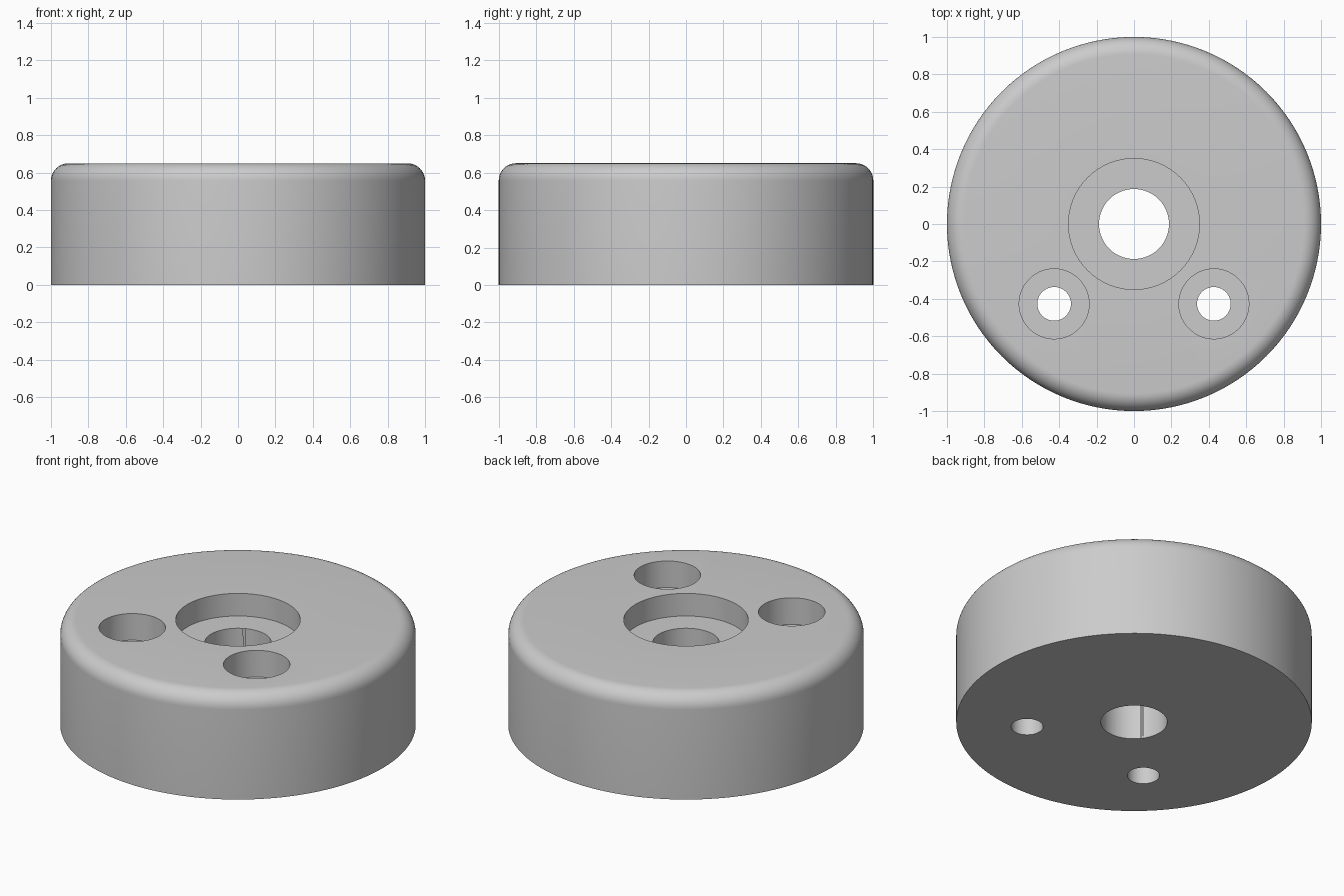
import bpy, bmesh, math

if "Cube" in bpy.data.objects:
    bpy.data.objects.remove(bpy.data.objects["Cube"], do_unlink=True)

HEIGHT, FILLET = 0.65, 0.093

grey = bpy.data.materials.new("plain grey")
grey.use_nodes = True
grey.diffuse_color = (0.6, 0.6, 0.6, 1)
grey.node_tree.nodes["Principled BSDF"].inputs["Base Color"].default_value = (0.6, 0.6, 0.6, 1)


def lathe(name, profile, x=0, y=0, steps=128):
    """Spin a closed (radius, z) profile, both ends on the axis, into a solid."""
    bm = bmesh.new()
    verts = [bm.verts.new((r, 0, z)) for r, z in profile]
    edges = [bm.edges.new(pair) for pair in zip(verts, verts[1:])]
    bmesh.ops.spin(bm, geom=verts + edges, cent=(0, 0, 0), axis=(0, 0, 1),
                   angle=2 * math.pi, steps=steps)
    bmesh.ops.remove_doubles(bm, verts=bm.verts, dist=1e-5)
    bmesh.ops.recalc_face_normals(bm, faces=bm.faces)
    mesh = bpy.data.meshes.new(name)
    bm.to_mesh(mesh)
    bm.free()
    mesh.materials.append(grey)
    obj = bpy.data.objects.new(name, mesh)
    obj.location = (x, y, 0)
    bpy.context.collection.objects.link(obj)
    return obj


def counterbore(name, wide, narrow, depth, x=0, y=0):
    """Stepped cutter: wide recess from the top, narrow hole right through."""
    floor, over = HEIGHT - depth, 0.1
    return lathe(name, [(0, -over), (narrow, -over), (narrow, floor), (wide, floor),
                        (wide, HEIGHT + over), (0, HEIGHT + over)], x, y, 96)


# Round body with a filleted top edge
arc = [(1 - FILLET + FILLET * math.cos(a), HEIGHT - FILLET + FILLET * math.sin(a))
       for a in (math.pi / 2 * i / 10 for i in range(11))]
body = lathe("round_body", [(0, 0), (1, 0)] + arc + [(0, HEIGHT)])

# Central counterbored hole and two smaller screw holes
cutters = [counterbore("centre_hole_cutter", 0.35, 0.187, 0.14)]
for side, x in (("left", 0.427), ("right", -0.427)):
    cutters.append(counterbore(side + "_screw_hole_cutter", 0.187, 0.09, 0.165, x, -0.427))

for cutter in cutters:
    mod = body.modifiers.new(cutter.name, "BOOLEAN")
    mod.operation, mod.solver, mod.object = "DIFFERENCE", "EXACT", cutter

# Apply the cuts, then discard the cutters
bpy.context.view_layer.update()
bpy.ops.object.select_all(action="DESELECT")
bpy.context.view_layer.objects.active = body
body.select_set(True)
for cutter in cutters:
    bpy.ops.object.modifier_apply(modifier=cutter.name)
    bpy.data.objects.remove(cutter, do_unlink=True)

bpy.ops.object.shade_smooth_by_angle(angle=math.radians(30))
